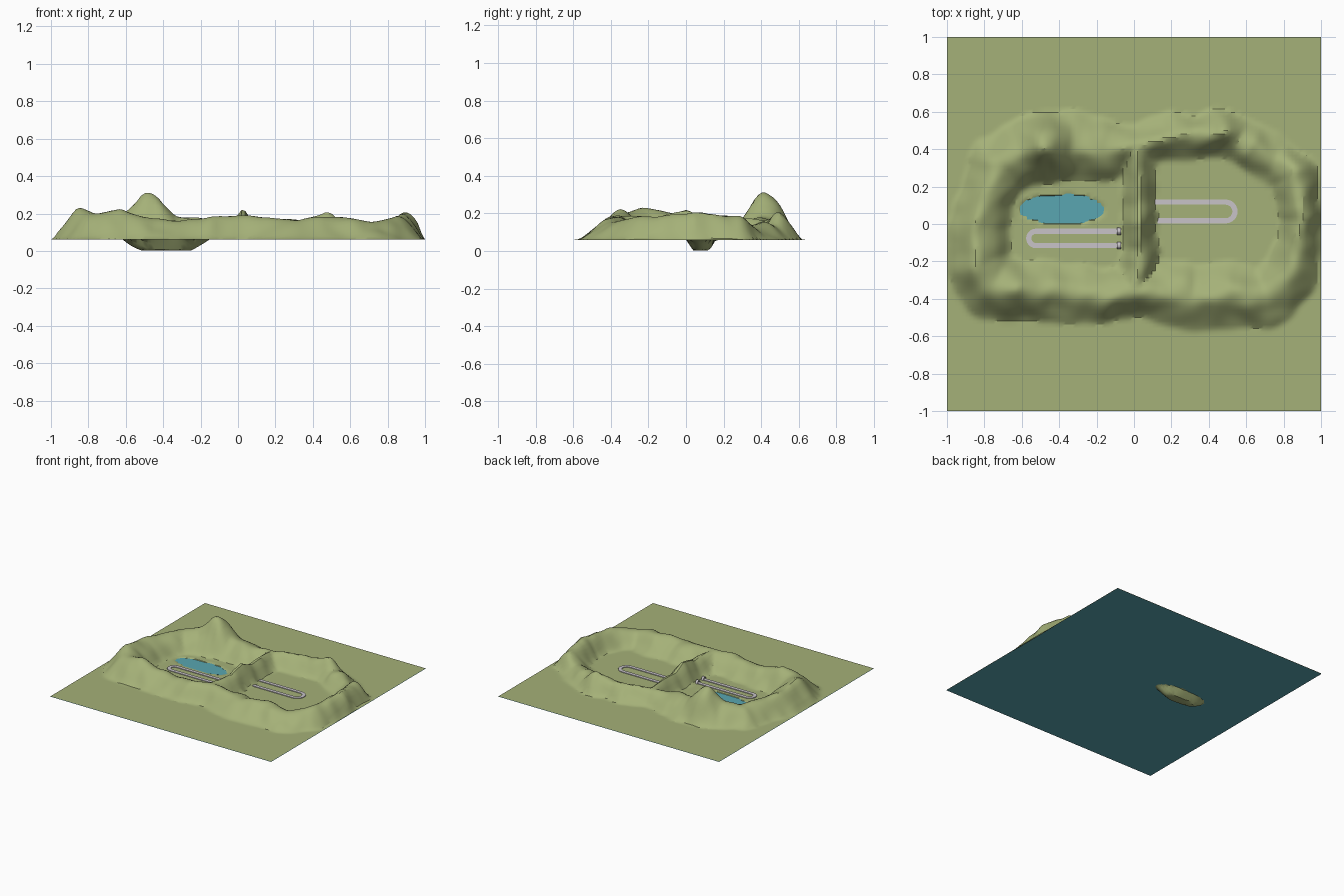
import bpy, bmesh, math
from mathutils import Vector, noise

if "Cube" in bpy.data.objects:
    bpy.data.objects.remove(bpy.data.objects["Cube"])

GROUND = 0.06

def material(name, rgb):
    m = bpy.data.materials.new(name)
    m.diffuse_color = (*rgb, 1)
    m.use_nodes = True
    m.node_tree.nodes["Principled BSDF"].inputs["Base Color"].default_value = m.diffuse_color
    return m

GREEN = material("grass green", (0.376, 0.440, 0.188))
BLUE = material("water blue", (0.100, 0.380, 0.440))
GREY = material("track grey", (0.58, 0.55, 0.58))

def finish(bm, name, mat):
    bmesh.ops.recalc_face_normals(bm, faces=bm.faces)
    me = bpy.data.meshes.new(name)
    bm.to_mesh(me)
    bm.free()
    me.materials.append(mat)
    ob = bpy.data.objects.new(name, me)
    bpy.context.collection.objects.link(ob)
    return ob

# Ridge crests: x, y, height, half width
left_ridge = [(0, -.36, .12, .14), (-.15, -.38, .13, .15), (-.3, -.38, .11, .16),
              (-.45, -.36, .12, .16), (-.62, -.36, .17, .17), (-.76, -.32, .14, .2),
              (-.83, -.22, .15, .18), (-.83, -.02, .14, .17), (-.78, .15, .13, .15),
              (-.72, .30, .12, .17), (-.6, .37, .15, .18), (-.47, .41, .23, .2),
              (-.33, .42, .13, .19), (-.15, .39, .11, .16), (.02, .42, .11, .11)]
right_ridge = [(.02, .42, .11, .11), (.2, .47, .11, .13), (.33, .46, .10, .12),
               (.47, .49, .15, .13), (.56, .45, .08, .12), (.63, .41, .11, .13),
               (.75, .33, .08, .13), (.85, .27, .14, .13), (.88, .12, .13, .12),
               (.90, .03, .15, .11), (.88, -.12, .13, .13), (.83, -.28, .11, .15),
               (.7, -.4, .11, .16), (.5, -.38, .13, .18), (.32, -.4, .10, .18),
               (.15, -.36, .12, .17), (0, -.36, .12, .14)]
middle_ridge = [(.02, .42, .11, .11), (.03, .25, .12, .09), (.03, .1, .13, .085),
                (.03, 0, .165, .09), (.04, -.15, .12, .10), (0, -.36, .12, .14)]
segments = [s for r in (left_ridge, right_ridge, middle_ridge) for s in zip(r, r[1:])]

def ridge_height(x, y):
    n = noise.noise(Vector((x * 7, y * 7, 1.5)))
    px = x + 0.02 * noise.noise(Vector((x * 9, y * 9, 5)))
    py = y + 0.02 * noise.noise(Vector((x * 9, y * 9, 9)))
    best = 0
    for (ax, ay, ah, aw), (bx, by, bh, bw) in segments:
        dx, dy = bx - ax, by - ay
        t = max(0, min(1, ((px - ax) * dx + (py - ay) * dy) / (dx * dx + dy * dy)))
        d = math.hypot(px - ax - t * dx, py - ay - t * dy) / (aw + (bw - aw) * t)
        if d < 1:
            h = ah + (bh - ah) * t
            best = max(best, h * (0.6 * (0.5 + 0.5 * math.cos(math.pi * d)) + 0.4 * (1 - d * d)))
    return best * (1 + 0.2 * n)

def pond_depth(x, y):
    r = math.hypot((x + .38) / .225, (y - .08) / .075)
    r += 0.12 * noise.noise(Vector((x * 8, y * 8, 3)))
    if r >= 1:
        return 0
    return 0.058 * min(1, (1 - r) * 2.2) ** 0.8

# Terrain: flat land, two rings of hills and the pond basin
N = 104
bm = bmesh.new()
bmesh.ops.create_grid(bm, x_segments=N, y_segments=N, size=1)
for v in bm.verts:
    x, y = v.co.x, v.co.y
    edge = min(1, (1 - abs(x)) / 0.03)
    v.co.z = GROUND + ridge_height(x, y) * edge - pond_depth(x, y)
terrain = finish(bm, "terrain", GREEN)
bpy.context.view_layer.objects.active = terrain
terrain.select_set(True)
bpy.ops.object.shade_smooth_by_angle(angle=math.radians(30))
terrain.select_set(False)

# Water sheet under the land, visible in the pond and from below
bm = bmesh.new()
bmesh.ops.create_grid(bm, x_segments=1, y_segments=1, size=1)
for v in bm.verts:
    v.co.z = GROUND - 0.004
finish(bm, "water", BLUE)

# Looped tracks: two straights joined by a half turn
def loop_path(x0, x1, yc, r):
    s = 1 if x1 > x0 else -1
    arc = [(x1 + s * r * math.cos(a), yc + r * math.sin(a))
           for a in (math.pi / 2 - math.pi * i / 12 for i in range(13))]
    return [(x0, yc + r)] + arc + [(x0, yc - r)]

def track(name, x0, x1, yc, r, width=0.028):
    outer = loop_path(x0, x1, yc, r + width / 2)
    s = 1 if x1 > x0 else -1
    inner = loop_path(x0, x1, yc, r - width / 2)
    bm = bmesh.new()
    rows = []
    for a, b in zip(outer, inner):
        rows.append([bm.verts.new((p[0], p[1], z)) for p, z in
                     ((a, GROUND), (a, GROUND + .005), (b, GROUND + .005), (b, GROUND))])
    for p, q in zip(rows, rows[1:]):
        for i in range(3):
            bm.faces.new((p[i], p[i + 1], q[i + 1], q[i]))
    finish(bm, name, GREY)

track("left_track", -.075, -.525, -.077, .038)
track("right_track", .075, .49, .067, .05)

# Arched tunnel mouths where the tracks meet the middle ridge
def portal(name, x, y):
    bm = bmesh.new()
    rows = []
    for i in range(9):
        a = math.pi * i / 8
        c, s = math.cos(a), math.sin(a)
        rows.append([bm.verts.new((x + dx, y + r * c, GROUND + r * 1.3 * s))
                     for r, dx in ((.014, -.01), (.019, -.01), (.019, .01), (.014, .01))])
    for p, q in zip(rows, rows[1:]):
        for i in range(4):
            j = (i + 1) % 4
            bm.faces.new((p[i], p[j], q[j], q[i]))
    finish(bm, name, GREY)

for side, x, ys in (("left", -.08, (-.039, -.115)), ("right", .09, (.117, .017))):
    for k, y in enumerate(ys):
        portal(f"{side}_tunnel_mouth_{k + 1}", x, y)
